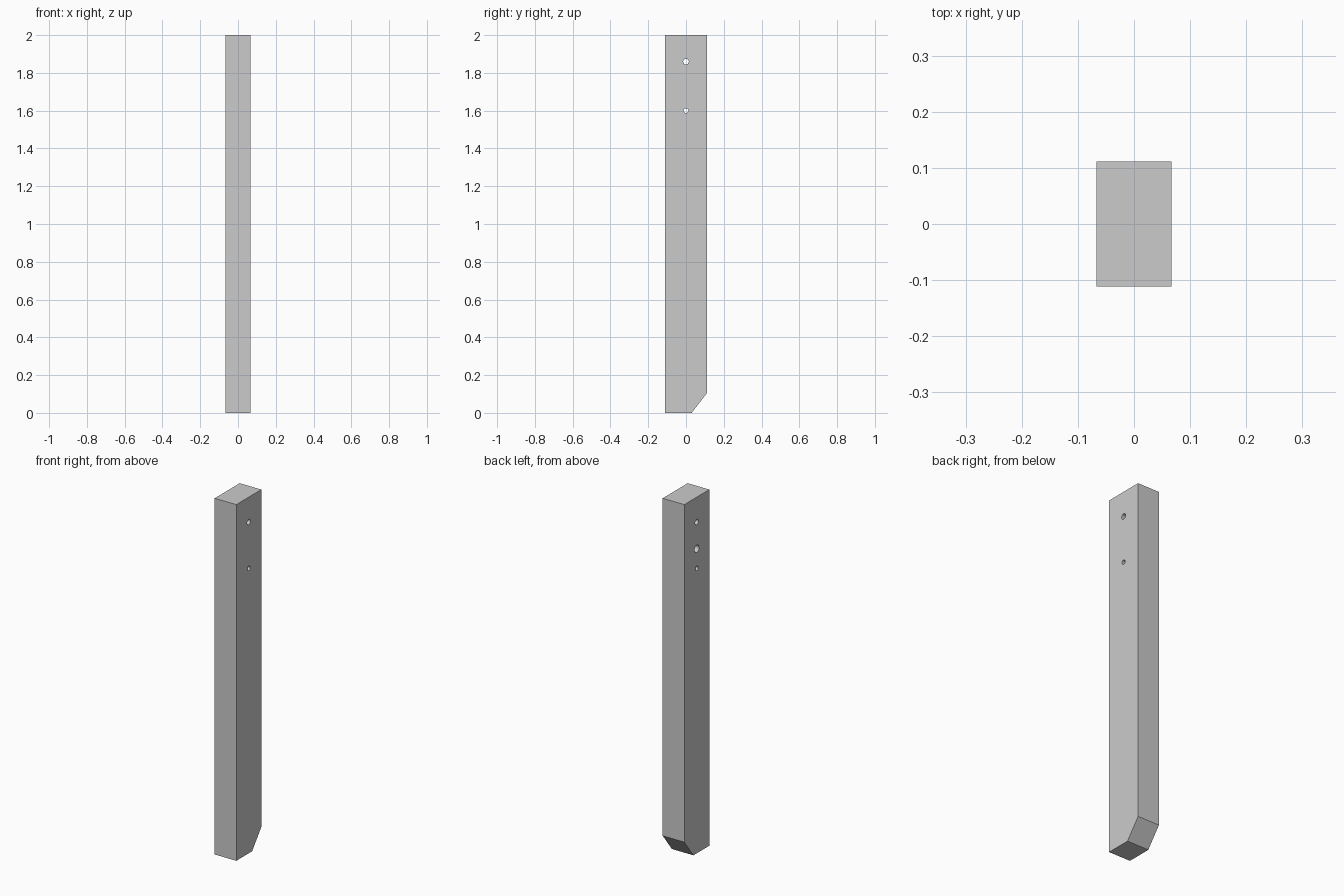
import bpy, bmesh, math

if "Cube" in bpy.data.objects:
    bpy.data.objects.remove(bpy.data.objects["Cube"])

HX, HY, H = 0.067, 0.111, 2.0

# Post: side profile with a chamfered foot, extruded across x
profile = [(-HY, 0), (0.03, 0), (HY, 0.105), (HY, H), (-HY, H)]
bm = bmesh.new()
face = bm.faces.new([bm.verts.new((-HX, y, z)) for y, z in profile])
ext = bmesh.ops.extrude_face_region(bm, geom=[face])
moved = [v for v in ext["geom"] if isinstance(v, bmesh.types.BMVert)]
bmesh.ops.translate(bm, verts=moved, vec=(2 * HX, 0, 0))
bmesh.ops.recalc_face_normals(bm, faces=bm.faces)
mesh = bpy.data.meshes.new("post")
bm.to_mesh(mesh)
bm.free()
post = bpy.data.objects.new("post", mesh)
bpy.context.collection.objects.link(post)


def drill(radius, z, x0, x1):
    """Cut a round hole along x between x0 and x1."""
    bpy.ops.mesh.primitive_cylinder_add(
        vertices=24, radius=radius, depth=x1 - x0,
        location=((x0 + x1) / 2, 0, z), rotation=(0, math.pi / 2, 0))
    cutter = bpy.context.object
    cutter.name = "hole_cutter"
    cutter.hide_render = True
    mod = post.modifiers.new("hole", "BOOLEAN")
    mod.operation = "DIFFERENCE"
    mod.solver = "EXACT"
    mod.object = cutter
    bpy.context.view_layer.objects.active = post
    bpy.ops.object.modifier_apply(modifier=mod.name)
    bpy.data.objects.remove(cutter)


# Two through bolt holes and one wider blind hole on the left face
drill(0.015, 1.86, -0.1, 0.1)
drill(0.0125, 1.6, -0.1, 0.1)
drill(0.02, 1.71, -0.1, -HX + 0.04)

# Smooth hole walls, sharp post edges
bpy.ops.object.select_all(action="DESELECT")
post.select_set(True)
bpy.context.view_layer.objects.active = post
bpy.ops.object.shade_smooth_by_angle(angle=math.radians(30))
